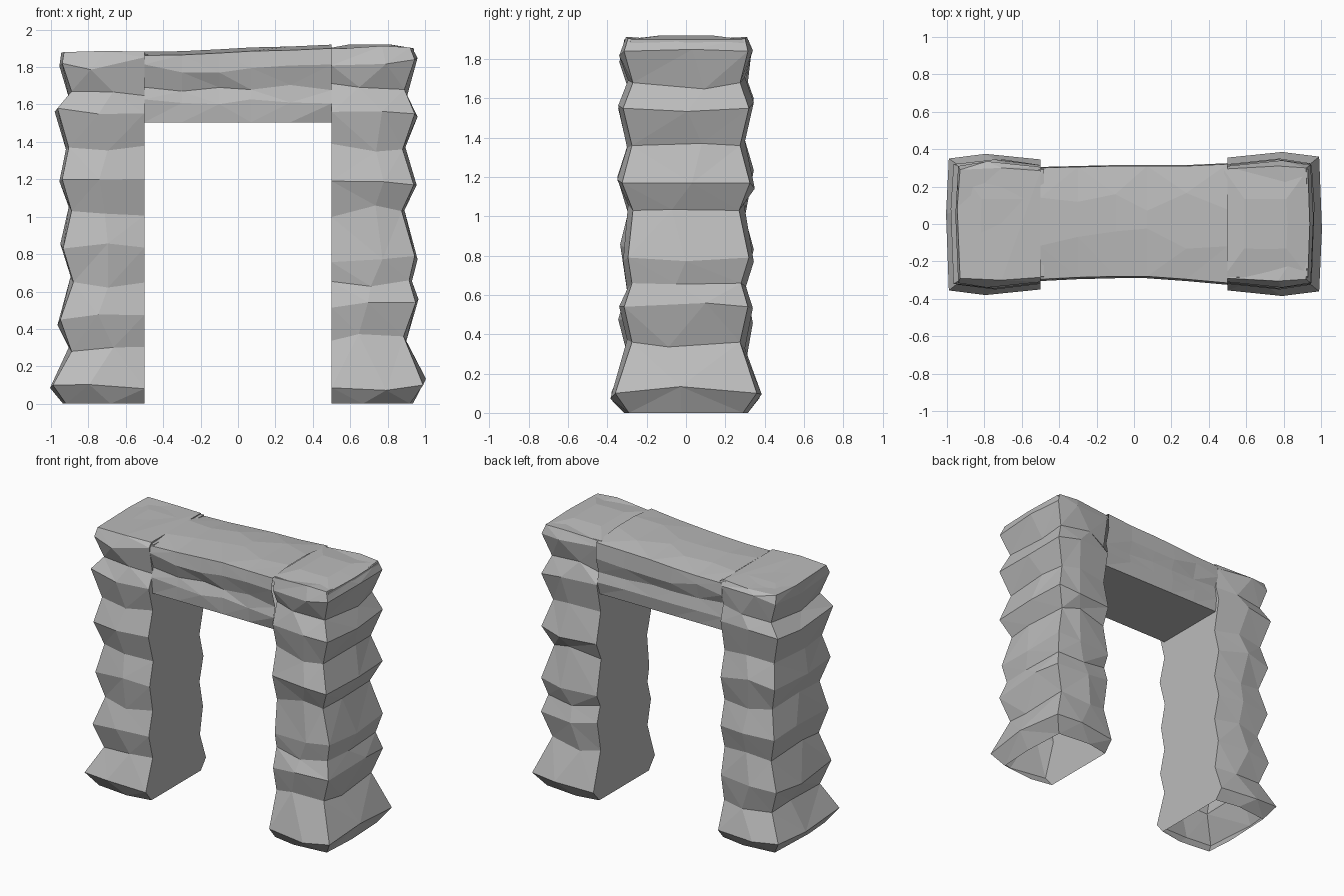
import bpy, bmesh, random

if "Cube" in bpy.data.objects:
    bpy.data.objects.remove(bpy.data.objects["Cube"])

random.seed(4)
stone = bpy.data.materials.new("grey_stone")
stone.diffuse_color = (0.5, 0.5, 0.5, 1)
stone.use_nodes = True
stone.node_tree.nodes["Principled BSDF"].inputs["Base Color"].default_value = stone.diffuse_color


def skin(name, rings, caps, closed=True):
    """Join rings of points into a faceted, triangulated surface."""
    bm = bmesh.new()
    rows = [[bm.verts.new(p) for p in r] for r in rings]
    n = len(rows[0])
    for a, b in zip(rows, rows[1:]):
        for i in range(n):
            j = (i + 1) % n
            bm.faces.new((a[i], a[j], b[j], b[i]))
    for k in caps:
        bm.faces.new(rows[k])
    bmesh.ops.triangulate(bm, faces=bm.faces[:], quad_method='SHORT_EDGE')
    bmesh.ops.recalc_face_normals(bm, faces=bm.faces[:])
    me = bpy.data.meshes.new(name)
    bm.to_mesh(me)
    bm.free()
    me.materials.append(stone)
    ob = bpy.data.objects.new(name, me)
    bpy.context.collection.objects.link(ob)


def pillar(name, side, levels):
    """Bulging courses of rock, flat on the inner side, open underneath."""
    rings = []
    last = len(levels) - 1
    for k, (z, x, yf, yb) in enumerate(levels):
        j = 0.0 if k == 0 else (0.01 if k == last else 0.035)
        bulge = 0.0 if k == last else 0.015

        def dz():
            return z + random.uniform(-j, j)
        mid = 0.5 + (x - 0.5) * random.uniform(0.35, 0.65)
        my = random.uniform(-0.1, 0.1)
        pts = [(0.5, yf + 0.015, dz()),
               (mid, yf - bulge, dz()),
               (x - 0.01, yf + 0.01, z),
               (x + 0.005, my, dz()),
               (x - 0.01, yb - 0.01, z),
               (mid, yb + bulge, dz()),
               (0.5, yb - 0.015, dz())]
        rings.append([(side * px, py, pz) for px, py, pz in pts])
    skin(name, rings, [-1])


# Pillars: height, outer x, front y, back y of each course edge
pillar("left_pillar", -1, [
    (0, .93, -.30, .30), (.10, 1.0, -.365, .36), (.28, .90, -.285, .29),
    (.45, .96, -.33, .325), (.65, .89, -.285, .285), (.83, .945, -.32, .33),
    (1.03, .90, -.28, .285), (1.20, .95, -.335, .33), (1.37, .915, -.285, .285),
    (1.58, .975, -.33, .33), (1.67, .90, -.285, .30), (1.82, .95, -.325, .32),
    (1.88, .94, -.30, .30)])
pillar("right_pillar", 1, [
    (0, .93, -.30, .30), (.10, 1.0, -.37, .37), (.36, .895, -.285, .285),
    (.54, .96, -.325, .325), (.66, .925, -.285, .29), (.79, .955, -.305, .33),
    (1.03, .885, -.28, .28), (1.17, .95, -.335, .335), (1.36, .89, -.285, .285),
    (1.55, .955, -.33, .33), (1.68, .90, -.28, .285), (1.84, .955, -.325, .325),
    (1.905, .93, -.305, .31)])

# Lintel: x, top z, front y, back y of each cross-section
stations = [(-.5, 1.872, -.295, .30), (-.3, 1.875, -.285, .305),
            (-.1, 1.885, -.28, .31), (.07, 1.895, -.28, .31),
            (.28, 1.90, -.295, .31), (.5, 1.91, -.315, .32)]
rings = []
for x, top, yf, yb in stations:
    r = random.uniform
    rings.append([
        (x, -.27, 1.505), (x, yf + .005 + r(-.01, .01), 1.61 + r(-.03, .03)),
        (x, yf + .025 + r(-.01, .01), 1.69 + r(-.02, .02)),
        (x, yf - .01, 1.79 + r(-.02, .03)), (x, yf, top - .01),
        (x, -.08 + r(-.06, .06), top + .01), (x, .12 + r(-.06, .06), top + .01),
        (x, yb, top - .015), (x, yb + .005, 1.78 + r(-.03, .03)),
        (x, yb - .025, 1.68 + r(-.03, .03)), (x, yb - .01, 1.6), (x, .28, 1.505)])
skin("lintel", rings, [])

# Raised rough cap on top of each pillar
for name, side, z, rise in (("left_cap", -1, 1.875, .005), ("right_cap", 1, 1.905, .015)):
    low = [(.48, -.29), (.72, -.30), (.93, -.29), (.94, 0), (.93, .30), (.7, .30), (.48, .30)]
    skin(name, [[(side * x, y, z - .04) for x, y in low],
                [(side * x, y * .97, z - .005) for x, y in low],
                [(side * (.7 + (x - .7) * .5), y * .45, z + rise) for x, y in low]], [-1])
